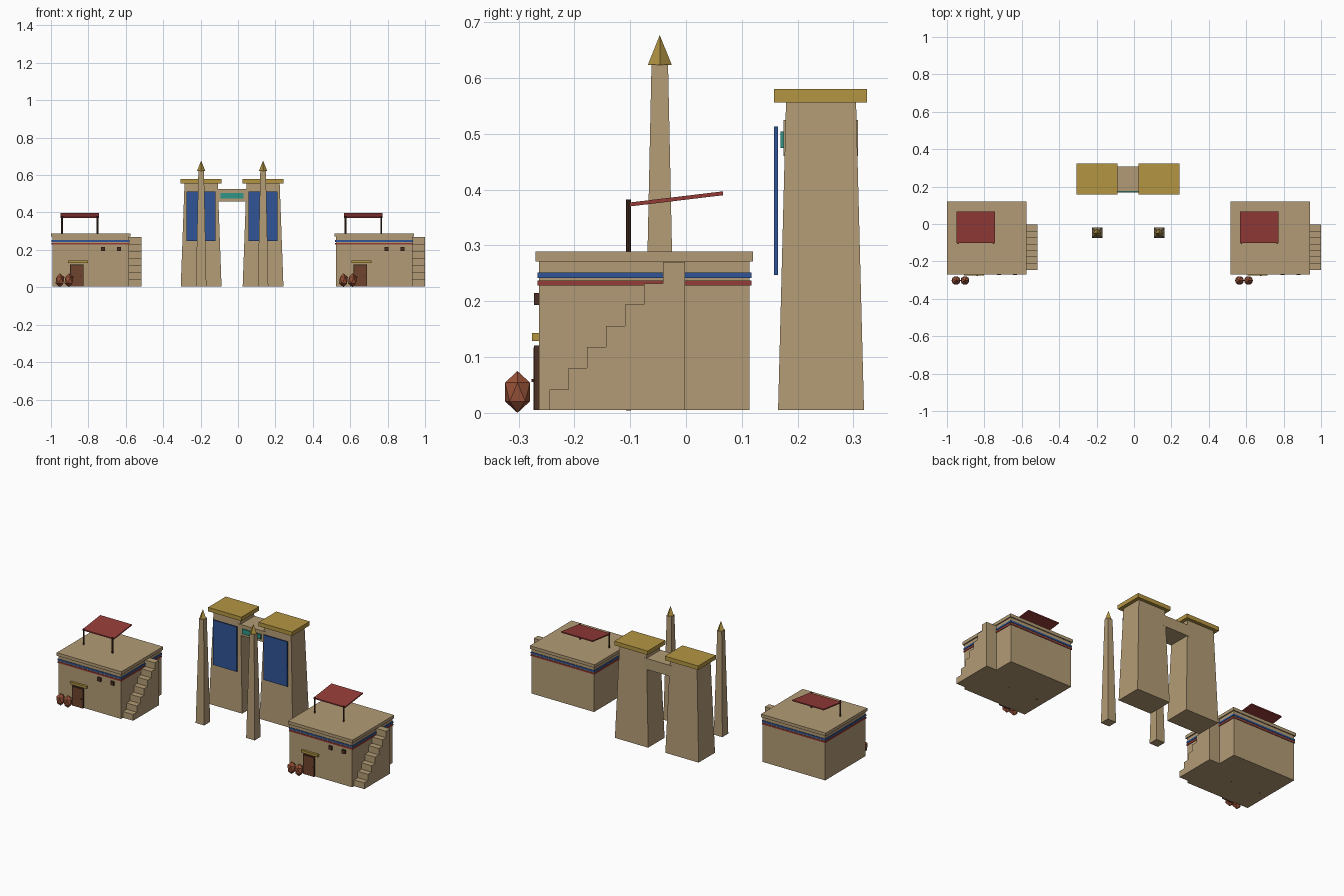
import bpy, bmesh
from mathutils import Matrix

old = bpy.data.objects.get("Cube")
if old:
    bpy.data.objects.remove(old, do_unlink=True)


def material(name, r, g, b):
    m = bpy.data.materials.new(name)
    m.use_nodes = True
    m.diffuse_color = (r, g, b, 1)
    m.node_tree.nodes["Principled BSDF"].inputs["Base Color"].default_value = (r, g, b, 1)
    return m


SAND = material("sandstone", .45, .33, .18)
GOLD = material("gold", .46, .30, .055)
RED = material("red", .30, .045, .04)
BLUE = material("blue", .03, .09, .31)
TEAL = material("teal", .03, .30, .24)
DARK = material("dark_wood", .07, .03, .018)
WOOD = material("door_wood", .16, .06, .027)
CLAY = material("clay", .32, .085, .04)


def finish(name, bm, mat):
    bmesh.ops.recalc_face_normals(bm, faces=bm.faces)
    mesh = bpy.data.meshes.new(name)
    bm.to_mesh(mesh)
    bm.free()
    mesh.materials.append(mat)
    obj = bpy.data.objects.new(name, mesh)
    bpy.context.collection.objects.link(obj)
    return obj


def box(name, mat, x, y, z, taper=1.0):
    """Box from (min, max) ranges; taper scales the top about its centre."""
    bm = bmesh.new()
    bmesh.ops.create_cube(bm, size=1)
    for v in bm.verts:
        k = taper if v.co.z > 0 else 1
        v.co.x = sum(x) / 2 + v.co.x * k * (x[1] - x[0])
        v.co.y = sum(y) / 2 + v.co.y * k * (y[1] - y[0])
        v.co.z = sum(z) / 2 + v.co.z * (z[1] - z[0])
    return finish(name, bm, mat)


def prism(name, mat, profile, x):
    """Extrude a (y, z) profile along x."""
    bm = bmesh.new()
    face = bm.faces.new([bm.verts.new((x[0], y, z)) for y, z in profile])
    geom = bmesh.ops.extrude_face_region(bm, geom=[face])["geom"]
    moved = [g for g in geom if isinstance(g, bmesh.types.BMVert)]
    bmesh.ops.translate(bm, verts=moved, vec=(x[1] - x[0], 0, 0))
    return finish(name, bm, mat)


def cone(name, mat, sides, r1, r2, x, y, z):
    bm = bmesh.new()
    bmesh.ops.create_cone(bm, cap_ends=True, segments=sides, radius1=r1, radius2=r2,
                          depth=z[1] - z[0], matrix=Matrix.Translation((x, y, sum(z) / 2)))
    return finish(name, bm, mat)


def pot(name, x, y):
    bm = bmesh.new()
    bmesh.ops.create_icosphere(bm, subdivisions=1, radius=1)
    bmesh.ops.scale(bm, verts=bm.verts, vec=(.0263, .0263, .0375))
    bmesh.ops.translate(bm, verts=bm.verts, vec=(x, y, .0375))
    return finish(name, bm, CLAY)


def house(side, cx):
    def span(a, b):
        return (cx + a, cx + b)

    # Walls, painted bands and roof slab
    box(side + "_house_walls", SAND, span(-.205, .205), (-.263, .114), (.005, .272))
    box(side + "_house_blue_band", BLUE, span(-.2085, .2085), (-.266, .117), (.242, .252))
    box(side + "_house_red_band", RED, span(-.2085, .2085), (-.266, .117), (.228, .237))
    box(side + "_house_roof", SAND, span(-.212, .212), (-.27, .12), (.271, .289))

    # Outside stair as one stepped profile
    steps = [(-.002, .005), (-.245, .005)]
    for i in range(7):
        y, z = -.245 + .034 * i, .042 + .038 * i
        steps += [(y, z), (y + .034 if i < 6 else -.002, z)]
    prism(side + "_house_stairs", SAND, steps, span(.2, .272))

    # Door with knob and lintel
    box(side + "_door_frame", DARK, span(-.110, -.038), (-.272, -.26), (.005, .121))
    box(side + "_door_panel", WOOD, span(-.106, -.042), (-.2735, -.27), (.005, .117))
    box(side + "_door_knob", DARK, span(-.053, -.047), (-.277, -.27), (.055, .061))
    box(side + "_door_lintel", GOLD, span(-.121, -.014), (-.276, -.26), (.129, .143))

    # Windows
    for i, x in enumerate((.066, .152)):
        box(f"{side}_window_{i + 1}", DARK, span(x - .011, x + .011), (-.272, -.26), (.193, .215))

    # Sloping awning on two poles
    prism(side + "_awning", RED, [(-.101, .370), (.066, .390), (.066, .397), (-.101, .377)],
          span(-.161, .045))
    for i, x in enumerate((-.153, .037)):
        cone(f"{side}_awning_pole_{i + 1}", DARK, 8, .0043, .0043, cx + x, -.103, (.0045, .382))

    # Clay pots
    for i, x in enumerate((-.164, -.116)):
        pot(f"{side}_pot_{i + 1}", cx + x, -.302)


def pylon(side, cx):
    # Tapered tower, cornice and banner
    box(side + "_tower", SAND, (cx - .109, cx + .109), (.165, .319), (.005, .557), taper=.815)
    box(side + "_tower_cornice", GOLD, (cx - .1095, cx + .1095), (.158, .324), (.556, .58))
    box(side + "_tower_banner", BLUE, (cx - .078, cx + .078), (.158, .165), (.247, .513))
    # Obelisk with pointed cap
    box(side + "_obelisk", SAND, (cx - .028, cx + .028), (-.075, -.019), (.005, .624), taper=.53)
    cone(side + "_obelisk_cap", GOLD, 4, .0217, 0, cx, -.047, (.623, .677))


for side, house_x, tower_x in (("right", -.788, -.197), ("left", .728, .134)):
    house(side, house_x)
    pylon(side, tower_x)

# Bridge between the towers with a painted panel
box("gate_bridge", SAND, (-.12, .057), (.175, .308), (.46, .525))
box("gate_panel", TEAL, (-.093, .03), (.169, .1765), (.475, .504))
